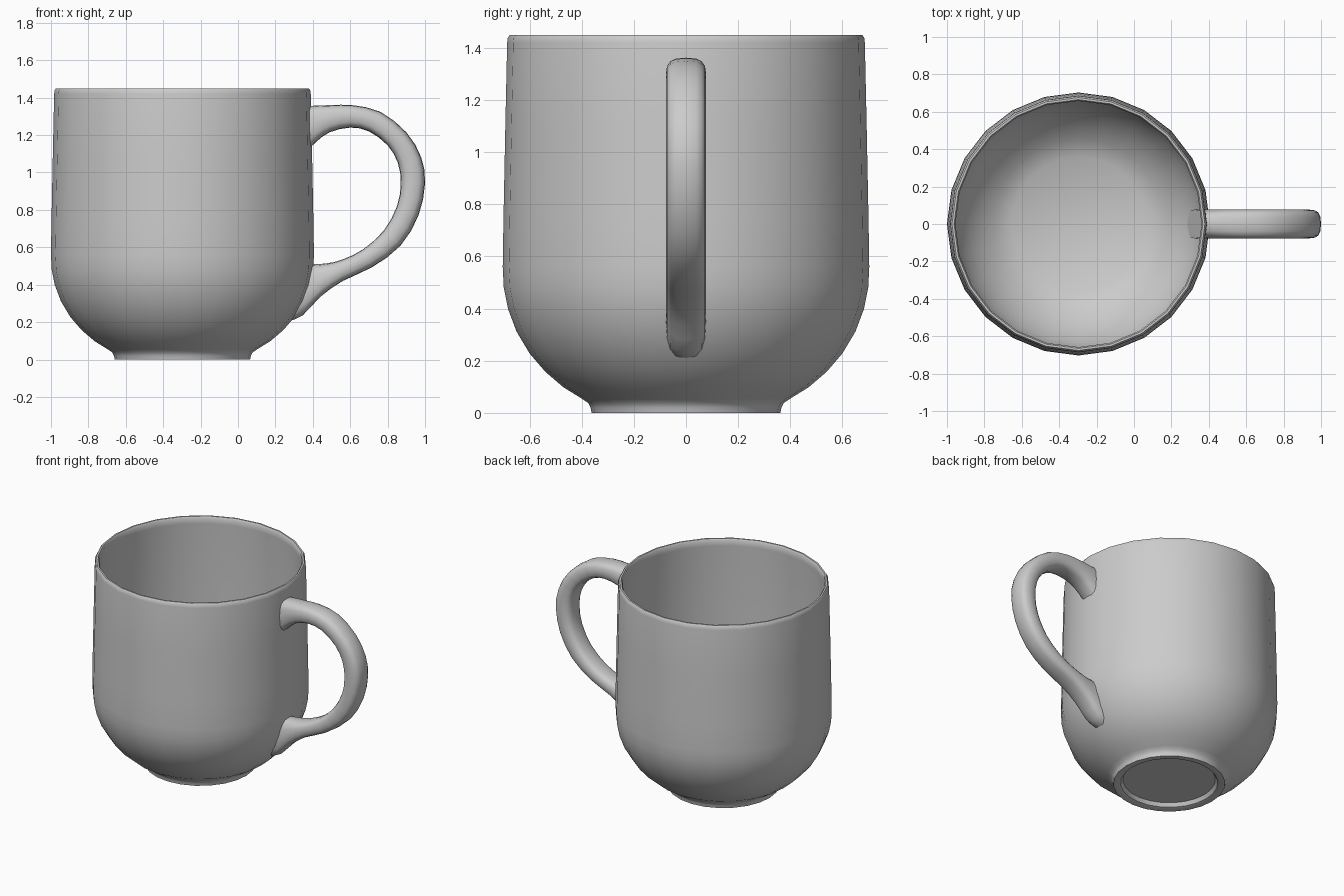
import bpy, math
from mathutils import Vector

if "Cube" in bpy.data.objects:
    bpy.data.objects.remove(bpy.data.objects["Cube"])


def make_object(name, verts, faces, angle):
    mesh = bpy.data.meshes.new(name)
    mesh.from_pydata(verts, [], faces)
    mesh.update()
    obj = bpy.data.objects.new(name, mesh)
    bpy.context.collection.objects.link(obj)
    bpy.ops.object.select_all(action='DESELECT')
    obj.select_set(True)
    bpy.context.view_layer.objects.active = obj
    bpy.ops.object.mode_set(mode='EDIT')
    bpy.ops.mesh.select_all(action='SELECT')
    bpy.ops.mesh.normals_make_consistent(inside=False)
    bpy.ops.object.mode_set(mode='OBJECT')
    bpy.ops.object.shade_smooth_by_angle(angle=math.radians(angle))
    return obj


def skin(rings):
    """Join equal rings of points into a closed tube with end caps."""
    n = len(rings[0])
    verts = [p for ring in rings for p in ring]
    faces = [(i * n + j, i * n + (j + 1) % n, (i + 1) * n + (j + 1) % n, (i + 1) * n + j)
             for i in range(len(rings) - 1) for j in range(n)]
    faces.append(tuple(reversed(range(n))))
    faces.append(tuple(range(len(verts) - n, len(verts))))
    return verts, faces


def smooth_path(points, steps):
    """Catmull-Rom resampling of a coarse path."""
    p = [Vector(q) for q in points]
    p = [2 * p[0] - p[1]] + p + [2 * p[-1] - p[-2]]
    out = []
    for a, b, c, d in zip(p, p[1:], p[2:], p[3:]):
        for s in range(steps):
            t = s / steps
            out.append(0.5 * (2 * b + (c - a) * t + (2 * a - 5 * b + 4 * c - d) * t ** 2
                              + (3 * b - a - 3 * c + d) * t ** 3))
    return out + [p[-2]]


# Mug body: recessed foot, rounded outside, rim, then inside wall to flat floor
SIDES, CENTRE_X = 24, -0.297
profile = [(0.30, 0.03), (0.315, 0.005), (0.33, 0.0), (0.362, 0.0), (0.366, 0.02),
           (0.375, 0.038), (0.40, 0.055), (0.47, 0.098), (0.54, 0.158), (0.60, 0.228),
           (0.65, 0.312), (0.683, 0.40), (0.699, 0.48), (0.703, 0.56), (0.70, 0.75),
           (0.693, 1.10), (0.686, 1.42), (0.684, 1.438), (0.676, 1.45), (0.665, 1.45),
           (0.658, 1.44), (0.660, 1.40), (0.671, 1.10), (0.679, 0.75), (0.681, 0.56),
           (0.676, 0.48), (0.660, 0.40), (0.628, 0.32), (0.58, 0.242), (0.522, 0.176),
           (0.455, 0.12), (0.36, 0.065)]
body_rings = [[(CENTRE_X + r * math.cos(2 * math.pi * k / SIDES),
                r * math.sin(2 * math.pi * k / SIDES), z) for k in range(SIDES)]
              for r, z in profile]
make_object("mug_body", *skin(body_rings), 40)

# Handle: rounded section lofted between an outer and an inner edge path
outer_edge = [(0.375, 1.355), (0.43, 1.358), (0.50, 1.36), (0.61, 1.36), (0.76, 1.325),
              (0.90, 1.215), (0.98, 1.08), (1.0, 0.94), (0.965, 0.77), (0.87, 0.61),
              (0.72, 0.495), (0.56, 0.42), (0.44, 0.335), (0.345, 0.235), (0.27, 0.205)]
inner_edge = [(0.375, 1.12), (0.42, 1.165), (0.49, 1.215), (0.60, 1.24), (0.70, 1.22),
              (0.80, 1.145), (0.855, 1.05), (0.87, 0.94), (0.85, 0.82), (0.78, 0.69),
              (0.67, 0.59), (0.56, 0.535), (0.48, 0.515), (0.42, 0.51), (0.38, 0.508)]
SECTION, HALF_WIDTH = 16, 0.077


def rounded(v, power=0.7):
    return math.copysign(abs(v) ** power, v)


handle_rings = []
for o, i in zip(smooth_path(outer_edge, 2), smooth_path(inner_edge, 2)):
    mid, half = (o + i) / 2, (o - i) / 2
    ring = []
    for k in range(SECTION):
        a = 2 * math.pi * k / SECTION
        q = mid + half * rounded(math.cos(a))
        ring.append((q.x, HALF_WIDTH * rounded(math.sin(a)), q.y))
    handle_rings.append(ring)
make_object("handle", *skin(handle_rings), 50)
